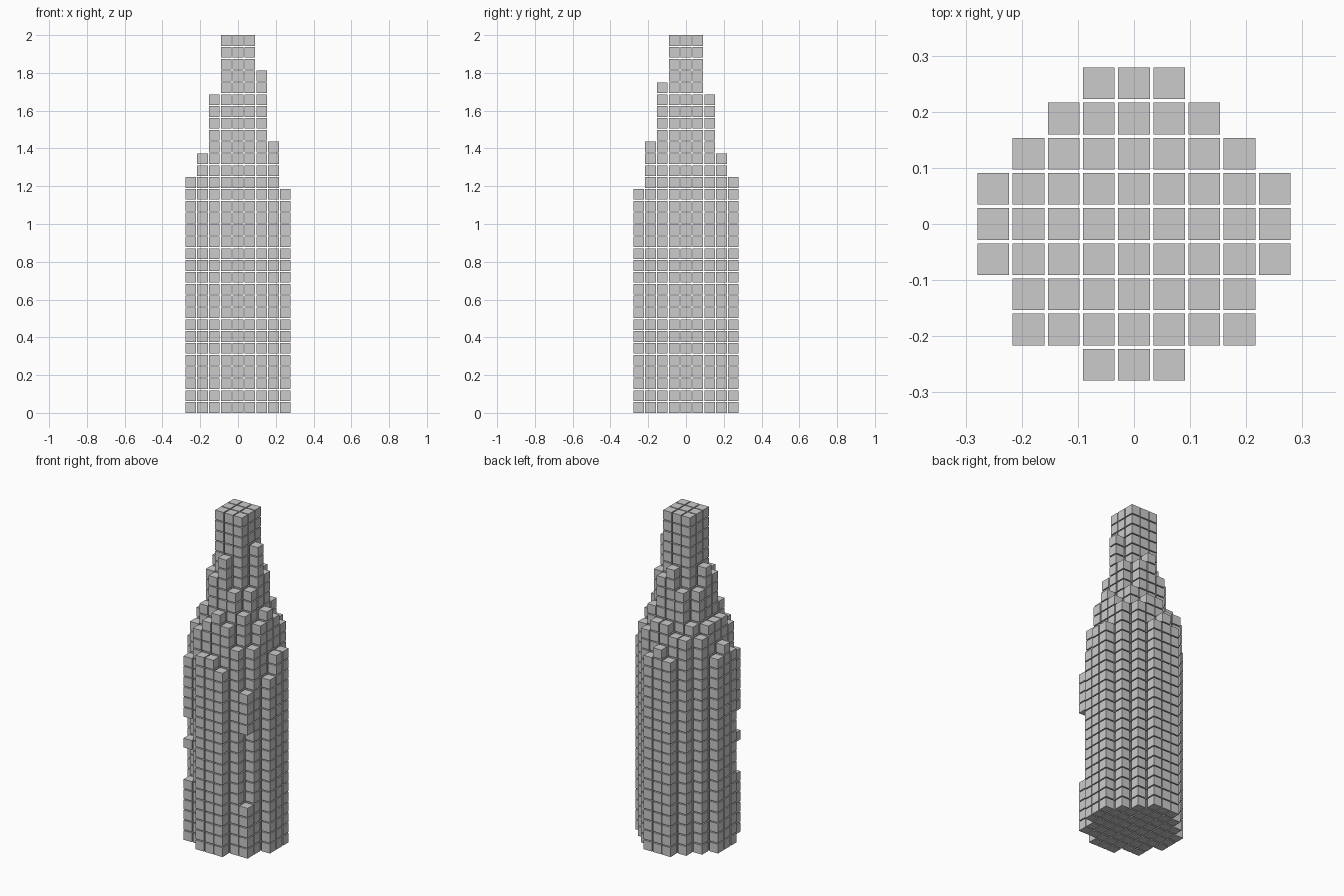
import bpy
import bmesh
from mathutils import Matrix, Vector

default = bpy.data.objects.get("Cube")
if default:
    bpy.data.objects.remove(default, do_unlink=True)

PITCH = 2 / 31.9        # spacing between block centres
SIZE = PITCH * 0.9      # block edge, leaving a thin gap


def add_stack(bm, x, y, start, stop):
    """Stack separate blocks on one grid cell, from layer start up to stop."""
    for k in range(start, stop):
        centre = Vector((x * PITCH, y * PITCH, k * PITCH + SIZE / 2))
        bmesh.ops.create_cube(bm, size=SIZE, matrix=Matrix.Translation(centre))


def add_part(name, stacks):
    """Make one object from (x, y, start, stop) stacks."""
    bm = bmesh.new()
    for stack in stacks:
        add_stack(bm, *stack)
    mesh = bpy.data.meshes.new(name)
    bm.to_mesh(mesh)
    bm.free()
    obj = bpy.data.objects.new(name, mesh)
    bpy.context.collection.objects.link(obj)
    return obj


def ring_cells(a, b):
    """All grid cells that mirror (a, b) across the axes and diagonals."""
    return sorted({(sx * p, sy * q) for p, q in ((a, b), (b, a))
                   for sx in (-1, 1) for sy in (-1, 1)})


# Each tier: mirrored cell offsets and their usual height in blocks
tiers = {
    "spire": {(0, 0): 32, (1, 0): 32, (1, 1): 32},
    "upper_setback": {(2, 0): 27, (2, 1): 25, (2, 2): 23},
    "middle_setback": {(3, 0): 22, (3, 1): 22, (3, 2): 21},
    "outer_wall": {(4, 0): 19, (4, 1): 19},
}

# Uneven roofline: columns that rise above or stop below their ring
offsets = {
    (2, 0): 2, (0, -2): 1,
    (2, 1): 1, (-1, -2): 1, (1, 2): 1, (-2, -1): 1, (-2, 2): -1,
    (0, -3): 1, (3, 0): 1, (-1, 3): -1, (2, -3): -1, (3, -2): -1,
    (4, -1): -2, (1, -4): -1, (0, 4): 1, (-4, 0): 1,
}

for name, rings in tiers.items():
    add_part(name, [(x, y, 0, height + offsets.get((x, y), 0))
                    for ring, height in rings.items()
                    for x, y in ring_cells(*ring)])

# Broken corner piers on the front
add_part("front_left_pier", [(3, -3, 0, 5), (3, -3, 12, 16)])
add_part("front_right_pier", [(-3, -3, 0, 6), (-3, -3, 9, 10), (-3, -3, 12, 18)])
